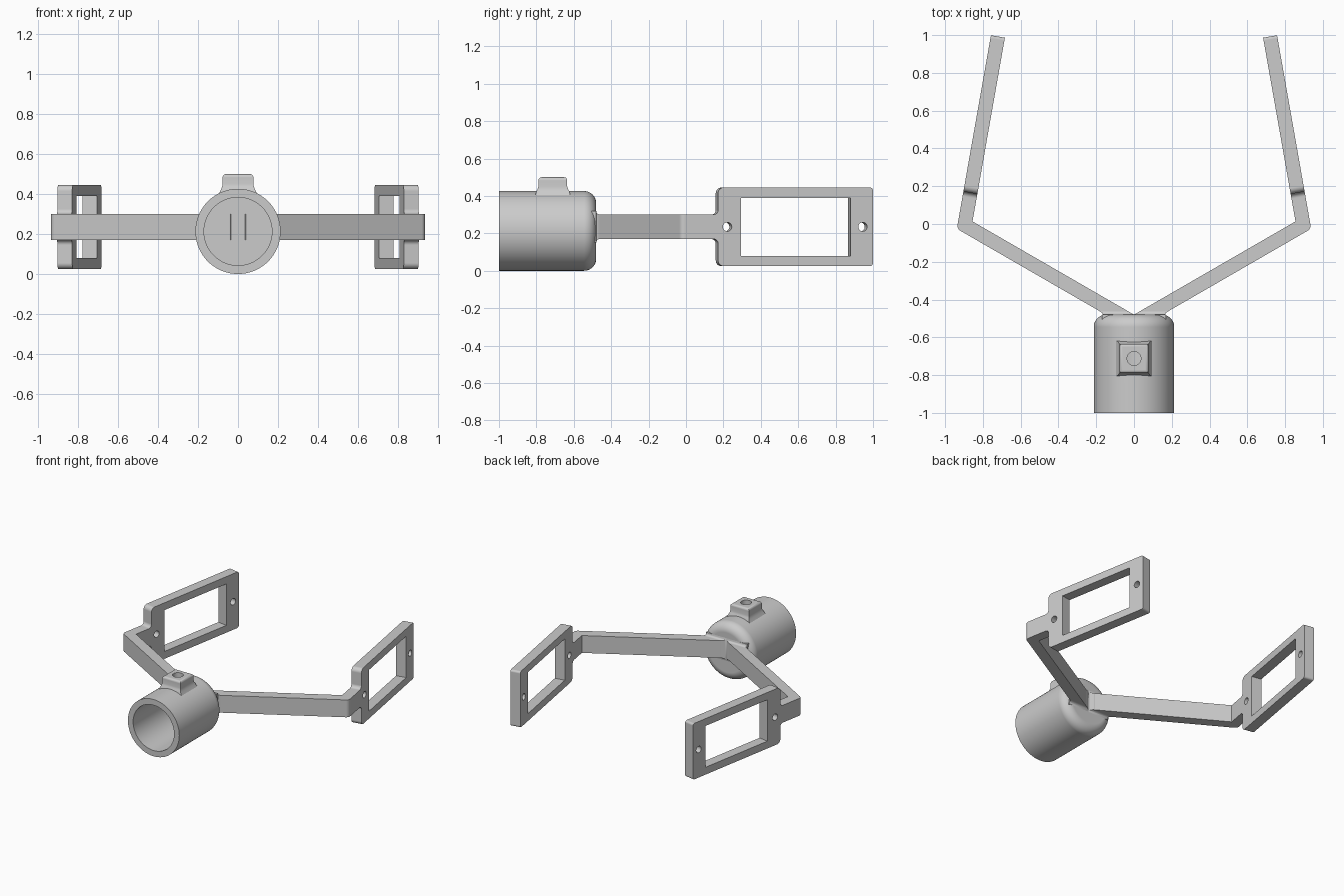
import bpy, bmesh
from math import sin, cos, tan, pi, radians, sqrt
from mathutils import Vector, Matrix

if "Cube" in bpy.data.objects:
    bpy.data.objects.remove(bpy.data.objects["Cube"], do_unlink=True)

GREY = (0.6, 0.6, 0.6, 1)
grey = bpy.data.materials.new("plain_grey")
grey.use_nodes = True
grey.diffuse_color = GREY
grey.node_tree.nodes["Principled BSDF"].inputs["Base Color"].default_value = GREY


def finish(name, bm):
    bmesh.ops.recalc_face_normals(bm, faces=bm.faces[:])
    mesh = bpy.data.meshes.new(name)
    bm.to_mesh(mesh)
    bm.free()
    mesh.materials.append(grey)
    ob = bpy.data.objects.new(name, mesh)
    bpy.context.collection.objects.link(ob)
    return ob


def loft(name, rings):
    """Skin a row of equal-length rings and cap both ends."""
    bm = bmesh.new()
    rows = [[bm.verts.new(p) for p in ring] for ring in rings]
    n = len(rows[0])
    for a, b in zip(rows, rows[1:]):
        for i in range(n):
            j = (i + 1) % n
            bm.faces.new((a[i], a[j], b[j], b[i]))
    bm.faces.new(rows[0])
    bm.faces.new(rows[-1])
    return finish(name, bm)


def prism(name, outline, lo, hi, matrix=Matrix()):
    return loft(name, [[matrix @ Vector((u, v, w)) for u, v in outline] for w in (lo, hi)])


def rounded(corners, steps=8):
    """Outline from (u, v, radius) corners."""
    out = []
    for i, (u, v, r) in enumerate(corners):
        p = Vector((u, v, 0))
        if r == 0:
            out.append((u, v))
            continue
        a = (Vector((*corners[i - 1][:2], 0)) - p).normalized()
        b = (Vector((*corners[(i + 1) % len(corners)][:2], 0)) - p).normalized()
        half = a.angle(b) / 2
        centre = p + (a + b).normalized() * r / sin(half)
        start = (p + a * r / tan(half) - centre).normalized()
        end = (p + b * r / tan(half) - centre).normalized()
        for k in range(steps + 1):
            q = centre + start.slerp(end, k / steps) * r
            out.append((q.x, q.y))
    return out


def circle(u, v, r, n=32):
    return [(u + r * cos(2 * pi * i / n), v + r * sin(2 * pi * i / n)) for i in range(n)]


def rect(u0, u1, v0, v1):
    return [(u0, v0), (u1, v0), (u1, v1), (u0, v1)]


def complete(ob, cutters=(), mirror=False):
    """Cut, mirror, bake the modifiers and shade."""
    for c in cutters:
        m = ob.modifiers.new("cut", "BOOLEAN")
        m.operation, m.solver, m.object = "DIFFERENCE", "EXACT", c
    if mirror:
        ob.modifiers.new("mirror", "MIRROR").use_mirror_merge = False
    bpy.context.view_layer.update()
    baked = bpy.data.meshes.new_from_object(ob.evaluated_get(bpy.context.evaluated_depsgraph_get()))
    ob.modifiers.clear()
    ob.data = baked
    bpy.ops.object.select_all(action="DESELECT")
    ob.select_set(True)
    bpy.context.view_layer.objects.active = ob
    bpy.ops.object.shade_smooth_by_angle(angle=radians(35))
    ob.modifiers.new("even_shading", "WEIGHTED_NORMAL").keep_sharp = True


# Socket cup: open at the front, rounded at the back
R, BORE, FRONT, BACK, ROUND = 0.213, 0.17, -1.0, -0.48, 0.065
profile = [(BORE, -0.54), (BORE, FRONT), (R, FRONT)]
for k in range(11):
    a = k / 10 * pi / 2
    profile.append((R - ROUND + ROUND * cos(a), BACK - ROUND + ROUND * sin(a)))
cup = loft("socket_cup", [[(x, y, z) for x, z in circle(0, R, r, 96)] for r, y in profile])

# Boss on top, flared where it meets the cup
BOSS_Y = -0.712
boss_rings = [(0.395, 0.1, 0.094), (0.41, 0.091, 0.092), (0.425, 0.084, 0.088),
              (0.435, 0.08, 0.082), (0.45, 0.077, 0.077)]
for k in range(7):
    a = k / 6 * pi / 2
    h = 0.06 + 0.017 * cos(a)
    boss_rings.append((0.483 + 0.017 * sin(a), h, h))
boss = loft("screw_boss", [[(x, y, z) for x, y in rect(-hx, hx, BOSS_Y - hy, BOSS_Y + hy)]
                           for z, hx, hy in boss_rings])

# Screw hole through boss and cup wall
screw = prism("screw_hole_cutter", circle(0, BOSS_Y, 0.037), 0.3, 0.6)
complete(cup, [screw])
complete(boss, [screw])

# Bent arms
MID, HALF, THICK = 0.235, 0.065, 0.075
TILT = radians(10)
along = Vector((-sin(TILT), cos(TILT), 0))
inward = Vector((-cos(TILT), -sin(TILT), 0))
elbow = Vector((0.938, -0.025, 0))
NECK = 0.165
outer_end = elbow + along * NECK
inner_end = outer_end + inward * THICK
arm = prism("bent_arms", rounded([(0, BACK, 0), (0.0375, -0.545, 0), (elbow.x, elbow.y, 0.03),
                                  (outer_end.x, outer_end.y, 0), (inner_end.x, inner_end.y, 0),
                                  (0.855, 0.0136, 0)]), MID - HALF, MID + HALF)
complete(arm, mirror=True)

# Flared roots blending the arms into the cup
FLARE, SLOPE = 0.02, tan(radians(30))
roots = []
for k in range(-1, 9):
    t = max(k, 0) / 8
    y = BACK + FLARE * t if k >= 0 else BACK - 0.03
    g = FLARE * (1 - sqrt(1 - (1 - t) ** 2))
    x0 = max(0, (y - BACK) / SLOPE)
    x1 = 0.0375 + (max(y, BACK) + 0.545) / SLOPE + g
    roots.append([(x, y, z) for x, z in rect(x0, x1, MID - HALF - g, MID + HALF + g)])
complete(loft("arm_roots", roots), mirror=True)

# Rectangular mounting frames, drawn in their own tilted plane
plane = Matrix((along, Vector((0, 0, 1)), inward)).transposed().to_4x4()
plane.translation = elbow + Vector((0, 0, MID))
S0, S1, H = 0.2, 1.04, 0.21
lower = [(NECK, -HALF, 0), (S0, -HALF, 0.025), (S0, -H, 0.03), (S1, -H, 0.015)]
upper = [(u, -v, r) for u, v, r in reversed(lower)]
frame = prism("mounting_frames", rounded(lower + upper), 0, THICK, plane)
cutters = [prism("window_cutter", rect(0.325, 0.919, -0.155, 0.155), -0.1, 0.2, plane)]
cutters += [prism("bolt_hole_cutter", circle(s, 0, 0.024), -0.1, 0.2, plane) for s in (0.25, 0.985)]
complete(frame, cutters, mirror=True)

# Cutters have done their work
for c in cutters + [screw]:
    bpy.data.objects.remove(c, do_unlink=True)
